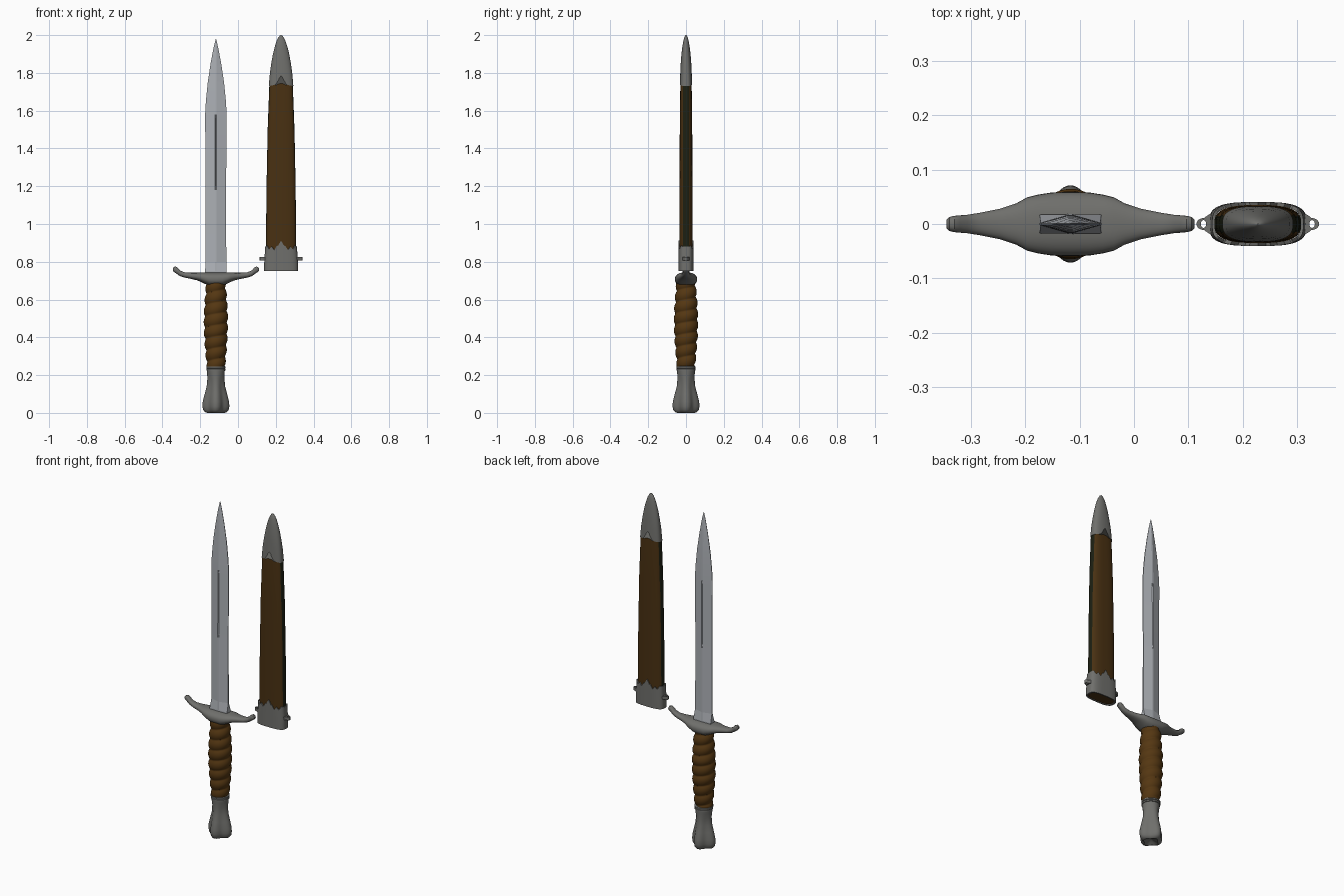
import bpy, math
from math import sin, cos, pi

if "Cube" in bpy.data.objects:
    bpy.data.objects.remove(bpy.data.objects["Cube"])

DAGGER_X, SHEATH_X = -0.117, 0.228


def material(name, rgb):
    m = bpy.data.materials.new(name)
    m.use_nodes = True
    m.diffuse_color = (*rgb, 1)
    m.node_tree.nodes["Principled BSDF"].inputs["Base Color"].default_value = (*rgb, 1)
    return m


STEEL = material("bright steel", (0.41, 0.43, 0.46))
METAL = material("grey metal", (0.16, 0.16, 0.15))
GRIP = material("grip brown", (0.09, 0.038, 0.006))
LEATHER = material("leather brown", (0.066, 0.030, 0.006))
SEAM = material("dark seam", (0.012, 0.014, 0.006))


def lerp(table, t):
    """Read a piecewise linear table of (position, value) pairs."""
    for (a, u), (b, v) in zip(table, table[1:]):
        if t <= b:
            return u + (v - u) * max(0, (t - a) / (b - a))
    return table[-1][1]


def loft(name, rings, mats, x=0, caps=True, closed=False, angle=35):
    """Skin a list of equal point rings into one object."""
    n, k = len(rings[0]), len(rings)
    faces = [(i * n + j, i * n + (j + 1) % n,
              (i + 1) % k * n + (j + 1) % n, (i + 1) % k * n + j)
             for i in range(k if closed else k - 1) for j in range(n)]
    if caps and not closed:
        faces += [tuple(reversed(range(n))), tuple(range((k - 1) * n, k * n))]
    mesh = bpy.data.meshes.new(name)
    mesh.from_pydata([p for r in rings for p in r], [], faces)
    for m in mats:
        mesh.materials.append(m)
    ob = bpy.data.objects.new(name, mesh)
    ob.location.x = x
    bpy.context.collection.objects.link(ob)
    bpy.ops.object.select_all(action="DESELECT")
    ob.select_set(True)
    bpy.context.view_layer.objects.active = ob
    bpy.ops.object.mode_set(mode="EDIT")
    bpy.ops.mesh.select_all(action="SELECT")
    bpy.ops.mesh.normals_make_consistent(inside=False)
    bpy.ops.object.mode_set(mode="OBJECT")
    if angle:
        bpy.ops.object.shade_smooth_by_angle(angle=math.radians(angle))
    return ob


def angles(n):
    return [2 * pi * i / n for i in range(n)]


def oval(a, b, power, n=96):
    """Rounded rectangle outline; power 2 is an ellipse."""
    e = 2 / power
    return [(a * math.copysign(abs(cos(t)) ** e, cos(t)),
             b * math.copysign(abs(sin(t)) ** e, sin(t))) for t in angles(n)]


# Blade: diamond section with a block root and a narrow groove on each face
def blade_ring(z, a, t, e, groove):
    w = min(0.004, a / 3)
    half = [(a, e), (w, t), (0, t - groove), (-w, t), (-a, e)]
    return [(x, y, z) for x, y in half] + [(-x, -y, z) for x, y in half]


blade = [(0.72, 0.057, 0.018, 0.017, 0), (0.75, 0.057, 0.018, 0.017, 0),
         (0.8, 0.055, 0.018, 0.003, 0), (1.18, 0.054, 0.017, 0.002, 0),
         (1.2, 0.054, 0.017, 0.002, 0.005), (1.56, 0.057, 0.016, 0.002, 0.005),
         (1.58, 0.057, 0.016, 0.002, 0), (1.65, 0.053, 0.015, 0.002, 0),
         (1.75, 0.043, 0.013, 0.002, 0), (1.85, 0.028, 0.010, 0.001, 0),
         (1.93, 0.013, 0.006, 0.001, 0), (1.98, 0.001, 0.001, 0.0005, 0)]
loft("blade", [blade_ring(*b) for b in blade], [STEEL], DAGGER_X, angle=8)

# Crossguard: one arm listed outward, mirrored to the other side
arm = [(0, 0.672, 0.744, 0.059), (0.035, 0.673, 0.744, 0.058),
       (0.06, 0.684, 0.744, 0.054), (0.08, 0.694, 0.744, 0.049),
       (0.1, 0.702, 0.742, 0.038), (0.13, 0.709, 0.742, 0.028),
       (0.165, 0.716, 0.744, 0.021), (0.19, 0.724, 0.754, 0.017),
       (0.203, 0.733, 0.769, 0.016), (0.214, 0.741, 0.775, 0.015),
       (0.223, 0.747, 0.772, 0.013), (0.228, 0.754, 0.765, 0.008)]
stations = [(-s, *r) for s, *r in reversed(arm[1:])] + arm
loft("crossguard",
     [[(s, y, (lo + hi) / 2 + z) for y, z in oval(hy, (hi - lo) / 2, 2.3, 32)]
      for s, lo, hi, hy in stations], [METAL], DAGGER_X)

# Grip: rope-like winding around a swelling core
swell = [(0.235, 0.049), (0.32, 0.057), (0.42, 0.064), (0.52, 0.065),
         (0.6, 0.060), (0.69, 0.053)]
PITCH, STEPS = 0.06, 92
grip = []
for i in range(STEPS + 1):
    z = 0.235 + 0.455 * i / STEPS
    ring = []
    for t in angles(40):
        r = lerp(swell, z) - 0.009 * (1 - abs(sin(pi * z / PITCH - t / 2)) ** 0.8)
        ring.append((r * cos(t), r * sin(t), z))
    grip.append(ring)
loft("grip", grip, [GRIP], DAGGER_X, angle=50)


# Collar and fluted pommel
def round_part(name, profile):
    rings = []
    for z, r, lobe in profile:
        ring = []
        for t in angles(64):
            q = r * (1 + lobe * cos(4 * t))
            ring.append((q * cos(t), q * sin(t), z))
        rings.append(ring)
    loft(name, rings, [METAL], DAGGER_X)


round_part("collar", [(0.222, 0.044, 0), (0.225, 0.050, 0), (0.233, 0.050, 0),
                      (0.235, 0.047, 0), (0.237, 0.051, 0), (0.245, 0.051, 0),
                      (0.249, 0.044, 0)])
round_part("pommel", [(0.016, 0.006, 0), (0.006, 0.024, 0.1), (0.0, 0.040, 0.14),
                      (0.004, 0.050, 0.15), (0.016, 0.059, 0.15),
                      (0.035, 0.062, 0.15), (0.06, 0.061, 0.14),
                      (0.1, 0.053, 0.12), (0.14, 0.045, 0.09),
                      (0.18, 0.043, 0.05), (0.21, 0.046, 0.01), (0.226, 0.047, 0)])

# Sheath body: leather with a dark seam along both narrow sides
body = []
for z, a, b in [(0.754, 0.080, 0.035), (0.9, 0.080, 0.035), (1.2, 0.077, 0.034),
                (1.5, 0.071, 0.033), (1.74, 0.062, 0.030), (1.8, 0.055, 0.026)]:
    body.append([(x, y, z) for x, y in oval(a, b, 2.8)])
sheath = loft("sheath_body", body, [LEATHER, SEAM], SHEATH_X)
for p in sheath.data.polygons:
    if abs(p.center.y) < 0.015 and abs(p.center.x) > 0.04:
        p.material_index = 1

# Sheath mouth: metal sleeve with a pointed crown edge
crown = [(0, 0.912), (0.15, 0.885), (0.25, 0.888), (0.42, 0.862), (0.6, 0.880),
         (0.75, 0.865), (0.9, 0.886), (1, 0.880)]
width = [(0.75, 0.090), (0.8, 0.089), (0.88, 0.084), (0.92, 0.083)]


def mouth_ring(f, inner=False):
    ring = []
    for cx, cy in oval(1, 1, 3.2):
        z = 0.75 + f * (lerp(crown, abs(cx)) - 0.75)
        a, b = (0.0795, 0.0335) if inner else (lerp(width, z), 0.0405)
        ring.append((a * cx, b * cy, z))
    return ring


loft("sheath_mouth", [mouth_ring(0, True)] + [mouth_ring(i / 6) for i in range(7)]
     + [mouth_ring(1, True)], [METAL], SHEATH_X, closed=True)

# Sheath tip: notched lower edge closing to a rounded point
notch = [(0, 1.785), (0.15, 1.755), (0.25, 1.762), (0.42, 1.738), (1, 1.73)]
tip = [[(0.065 * x - 0.001 * x * (lerp(notch, abs(x)) - 1.73) / 0.01, 0.0325 * y,
         lerp(notch, abs(x))) for x, y in oval(1, 1, 2.8)]]
for z, a, b, power in [(1.8, 0.059, 0.030, 2.6), (1.85, 0.052, 0.028, 2.3),
                       (1.9, 0.043, 0.024, 2.1), (1.94, 0.033, 0.019, 2),
                       (1.97, 0.023, 0.014, 2), (1.988, 0.014, 0.009, 2),
                       (1.997, 0.007, 0.004, 2), (2.0, 0.001, 0.001, 2)]:
    tip.append([(x, y, z) for x, y in oval(a, b, power)])
loft("sheath_tip", tip, [METAL], SHEATH_X)

# Pierced hanging ears on both sides of the mouth
for side, label in ((1, "left"), (-1, "right")):
    def outer(z):
        return [(side * (0.099 + (0.014 if cos(t) > 0 else 0.026) * cos(t)),
                 sin(t) * (0.011 + 0.022 * max(0, -cos(t))), z) for t in angles(32)]

    def hole(z):
        return [(side * (0.1 + 0.005 * cos(t)), 0.007 * sin(t), z) for t in angles(32)]

    loft(label + "_hanging_ear", [outer(0.806), outer(0.825), hole(0.825), hole(0.806)],
         [METAL], SHEATH_X, closed=True)
